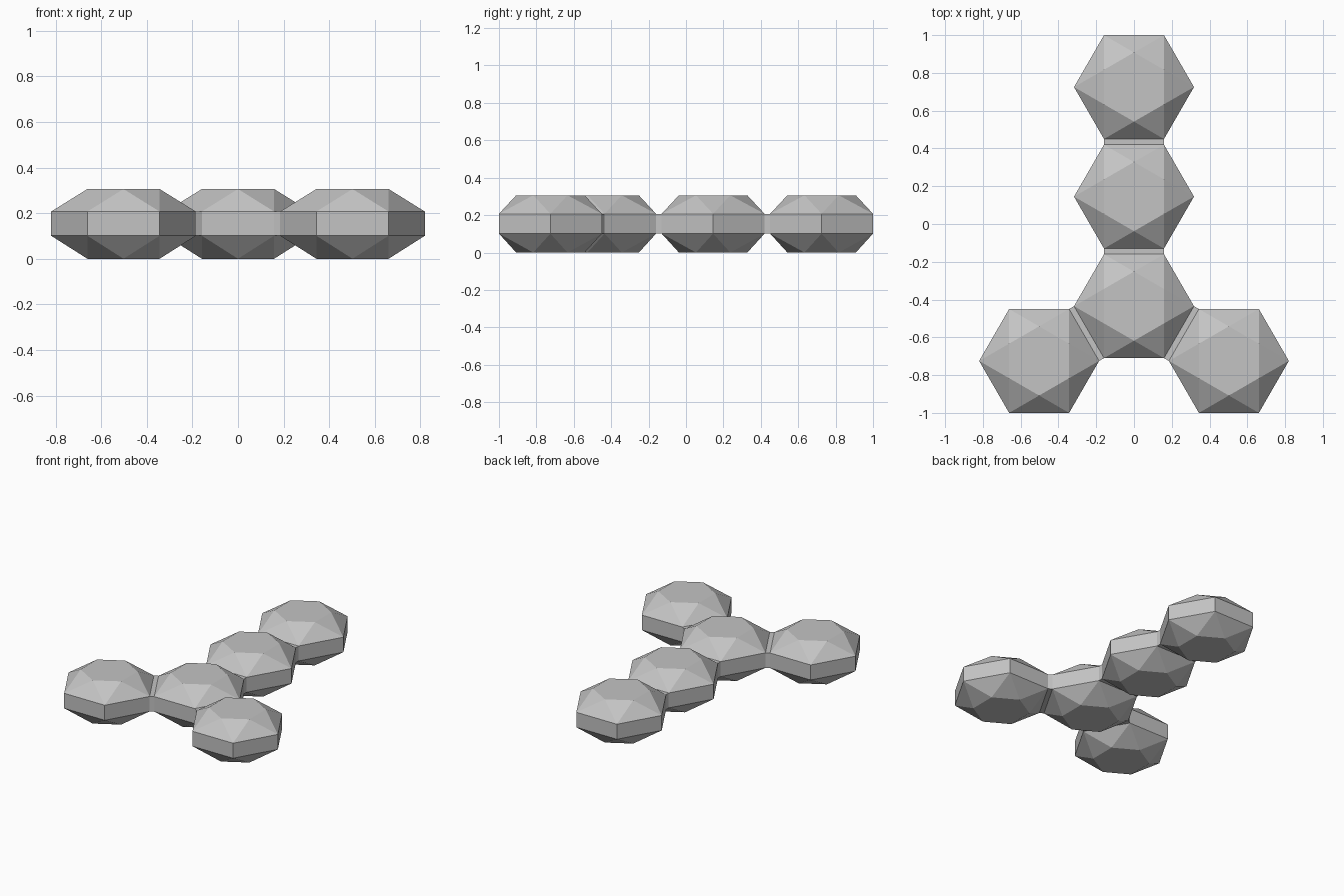
import bpy
import bmesh
from math import cos, sin, pi, radians, atan2
from mathutils import Vector

cube = bpy.data.objects.get("Cube")
if cube:
    bpy.data.objects.remove(cube, do_unlink=True)

APOTHEM, SPACING = 0.275, 0.58
RADIUS = APOTHEM / cos(pi / 6)
CAP_RADIUS = 0.183
Z_LOW, Z_HIGH, HEIGHT = 0.101, 0.207, 0.306

grey = bpy.data.materials.new("plain_grey")
grey.use_nodes = True
colour = (0.55, 0.55, 0.55, 1)
grey.diffuse_color = colour
grey.node_tree.nodes["Principled BSDF"].inputs["Base Color"].default_value = colour


def add_part(name, mesh, location, turn=0):
    part = bpy.data.objects.new(name, mesh)
    part.location = location
    part.rotation_euler.z = turn
    bpy.context.collection.objects.link(part)


def finish(bm, name):
    bmesh.ops.recalc_face_normals(bm, faces=bm.faces)
    mesh = bpy.data.meshes.new(name)
    bm.to_mesh(mesh)
    bm.free()
    mesh.materials.append(grey)
    return mesh


# Hexagonal cell: straight rim, triangulated slopes, caps turned by 30 degrees
def cell_mesh():
    bm = bmesh.new()

    def ring(radius, z, start):
        angles = [radians(start + 60 * i) for i in range(6)]
        return [bm.verts.new((radius * cos(a), radius * sin(a), z)) for a in angles]

    low, high = ring(RADIUS, Z_LOW, 0), ring(RADIUS, Z_HIGH, 0)
    base, top = ring(CAP_RADIUS, 0, 30), ring(CAP_RADIUS, HEIGHT, 30)
    bm.faces.new(base)
    bm.faces.new(top)
    for i in range(6):
        j = (i + 1) % 6
        bm.faces.new((low[i], low[j], high[j], high[i]))
        for rim, cap in ((low, base), (high, top)):
            bm.faces.new((rim[i], rim[j], cap[i]))
            bm.faces.new((cap[i], rim[j], cap[j]))
    return finish(bm, "cell")


# Short bridge as wide as one rim side
def bridge_mesh():
    bm = bmesh.new()
    bmesh.ops.create_cube(bm, size=1)
    length = SPACING - 2 * APOTHEM + 0.006
    bmesh.ops.scale(bm, verts=bm.verts, vec=(length, RADIUS, Z_HIGH - Z_LOW))
    return finish(bm, "bridge")


# Cells in a Y layout around the hub
back = Vector((0, 1 - APOTHEM, 0))
middle = back - Vector((0, SPACING, 0))
hub = middle - Vector((0, SPACING, 0))
arm = Vector((SPACING * cos(pi / 6), -SPACING / 2, 0))
left = hub + arm
right = hub + Vector((-arm.x, arm.y, 0))

cell = cell_mesh()
for name, spot in (("back_cell", back), ("middle_cell", middle), ("hub_cell", hub),
                   ("left_cell", left), ("right_cell", right)):
    add_part(name, cell, spot)

# Bridges between neighbouring cells
bridge = bridge_mesh()
for name, a, b in (("back_bridge", middle, back), ("middle_bridge", hub, middle),
                   ("left_bridge", hub, left), ("right_bridge", hub, right)):
    d = b - a
    centre = (a + b) / 2 + Vector((0, 0, (Z_LOW + Z_HIGH) / 2))
    add_part(name, bridge, centre, atan2(d.y, d.x))
